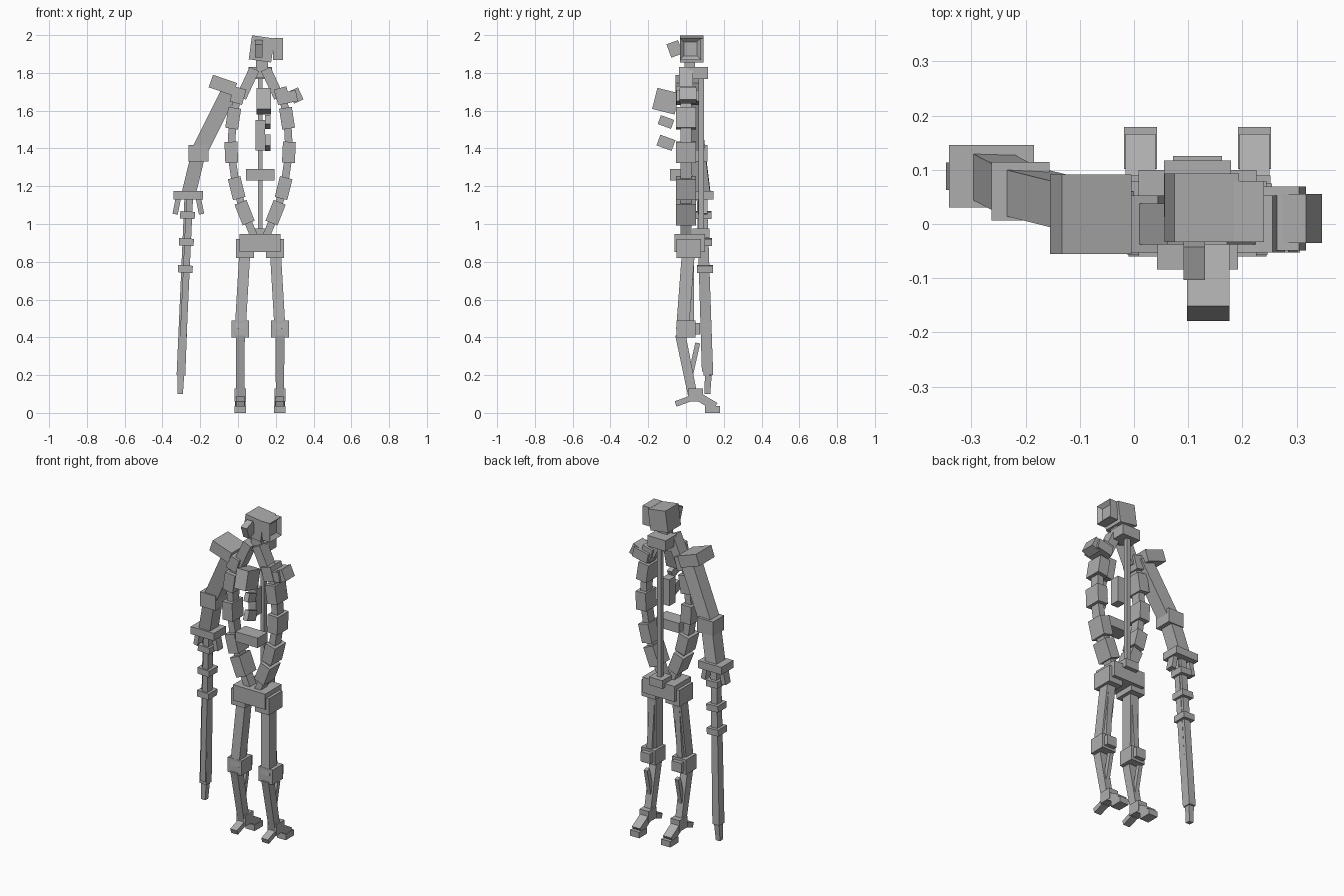
import bpy, bmesh
from math import radians
from mathutils import Vector

if "Cube" in bpy.data.objects:
    bpy.data.objects.remove(bpy.data.objects["Cube"])

MIDDLE = .117  # centre line of the body

grey = bpy.data.materials.new("plain grey")
grey.use_nodes = True
grey.diffuse_color = (.42, .42, .42, 1)
grey.node_tree.nodes["Principled BSDF"].inputs["Base Color"].default_value = grey.diffuse_color


def finish(name, bm):
    mesh = bpy.data.meshes.new(name)
    bm.to_mesh(mesh)
    bm.free()
    mesh.materials.append(grey)
    part = bpy.data.objects.new(name, mesh)
    bpy.context.collection.objects.link(part)
    return part


def cuboid(width, depth, height):
    bm = bmesh.new()
    bmesh.ops.create_cube(bm, size=1)
    bmesh.ops.scale(bm, vec=(width, depth, height), verts=bm.verts)
    return bm


def block(name, centre, width, depth, height, pitch=0, roll=0):
    part = finish(name, cuboid(width, depth, height))
    part.location = centre
    part.rotation_euler = (radians(pitch), radians(roll), 0)


def beam(name, start, end, width, depth, taper=1):
    """Bar running from start to end, its far end scaled by taper."""
    axis = (end - start).normalized()
    across = Vector((0, 1, 0)).cross(axis).normalized()
    back = axis.cross(across)
    bm = cuboid(width, depth, height=1)
    for vert in bm.verts:
        x, y, z = vert.co
        scale = taper if z > 0 else 1
        vert.co = start.lerp(end, z + .5) + (across * x + back * y) * scale
    bmesh.ops.recalc_face_normals(bm, faces=bm.faces)
    finish(name, bm)


def middle(y, z):
    return Vector((MIDDLE, y, z))


def shift(x=0, y=0, z=0):
    return Vector((x, y, z))


# Head, snout and neck
skull = middle(y=.03, z=1.927) + shift(x=.008)
block("head", skull, width=.12, depth=.126, height=.128, roll=8)
block("snout", skull + shift(x=-.014, y=-.09), width=.04, depth=.065, height=.075, pitch=20)
block("neck", middle(y=.02, z=1.83) + shift(x=.01), width=.065, depth=.055, height=.11)
block("upper_back", middle(y=.065, z=1.8), width=.124, depth=.105, height=.065)

# Ear cup with a stepped recess on its outer face
bm = cuboid(width=.055, depth=.112, height=.115)
recess = [face for face in bm.faces if face.normal.x > .9]
for step in range(2):
    bmesh.ops.inset_region(bm, faces=recess, thickness=.015)
    bmesh.ops.translate(bm, vec=shift(x=-.01), verts=recess[0].verts)
finish("left_ear_cup", bm).location = skull + shift(x=.087, y=-.007)

# Chest and the small blocks hanging below it
chest = middle(y=-.106, z=1.65) + shift(x=.02)
block("chest", chest, width=.078, depth=.122, height=.115, pitch=-14)
block("upper_chest_block", chest + shift(x=.02, z=-.11), width=.03, depth=.075, height=.05, pitch=-20)
block("lower_chest_block", chest + shift(x=.02, z=-.22), width=.03, depth=.085, height=.06, pitch=-20)
block("sternum", middle(y=0, z=1.47), width=.05, depth=.06, height=.16)

# Spine, waist and pelvis
block("spine", middle(y=.08, z=1.36), width=.024, depth=.028, height=.84)
block("spine_base", middle(y=.08, z=.95), width=.09, depth=.09, height=.05)
block("waist_bar", middle(y=-.037, z=1.26), width=.15, depth=.094, height=.06)
block("pelvis", middle(y=.02, z=.9), width=.218, depth=.16, height=.095)

for side, sign in (("left", 1), ("right", -1)):
    def outward(out, y, z):
        return Vector((MIDDLE + sign * out, y, z))

    def torso_curve(z):
        return outward(.155 - .55 * (z - 1.42) ** 2, 0, z)

    # Torso side: chunky links along a bowed core
    beam(f"{side}_collar", outward(.03, 0, 1.82), outward(.1, 0, 1.67), width=.055, depth=.075)
    previous = torso_curve(1.72)
    for number, z in enumerate((1.68, 1.56, 1.38, 1.19, 1.06)):
        half = .04 if number == 0 else .055
        beam(f"{side}_torso_link_{number}", torso_curve(z + half), torso_curve(z - half),
             width=.068, depth=.105)
        beam(f"{side}_torso_core_{number}", previous, torso_curve(z), width=.04, depth=.06)
        previous = torso_curve(z)
    beam(f"{side}_torso_root", previous, outward(.03, 0, .93), width=.04, depth=.06)

    # Leg
    hip = outward(.08, .014, .87)
    knee = outward(.105, 0, .445)
    ankle = outward(.105, .05, .095)
    block(f"{side}_hip", hip, width=.095, depth=.13, height=.1)
    beam(f"{side}_thigh", hip, knee + shift(y=-.018), width=.058, depth=.068)
    beam(f"{side}_thigh_rod", hip + shift(y=.01), knee + shift(y=.025), width=.035, depth=.035)
    block(f"{side}_knee", knee, width=.095, depth=.1, height=.09)
    block(f"{side}_knee_back", knee + shift(y=.045), width=.065, depth=.06, height=.06)
    beam(f"{side}_shin", knee + shift(y=-.03, z=-.03), ankle + shift(y=-.015),
         width=.048, depth=.055, taper=.9)
    beam(f"{side}_calf_rod", knee + shift(y=.062, z=-.075), ankle + shift(y=-.028, z=.095),
         width=.024, depth=.026)

    # Foot
    heel = ankle + shift(y=.09, z=-.077)
    block(f"{side}_ankle", ankle, width=.06, depth=.078, height=.068)
    block(f"{side}_toe", ankle + shift(y=-.07, z=-.035), width=.045, depth=.075, height=.03, pitch=20)
    beam(f"{side}_foot_arch", ankle, heel + shift(y=.015, z=.015), width=.055, depth=.045)
    block(f"{side}_heel", heel, width=.061, depth=.078, height=.036)

# Left shoulder stub
stub = Vector((.262, .01, 1.67))
block("left_shoulder", stub, width=.1, depth=.118, height=.06, roll=-12)
block("left_shoulder_cap", stub + shift(x=.045, z=.01), width=.055, depth=.09, height=.07, roll=-25)

# Right arm
shoulder = Vector((-.08, .018, 1.735))
elbow = Vector((-.209, .06, 1.375))
hand = Vector((-.263, .088, 1.152))
block("right_shoulder_pad", shoulder, width=.135, depth=.147, height=.07, roll=19)
beam("right_upper_arm", shoulder + shift(x=.04, z=-.02), elbow, width=.085, depth=.085)
block("right_elbow", elbow, width=.107, depth=.108, height=.088)
beam("right_forearm", elbow, hand, width=.075, depth=.085)
block("right_hand", hand, width=.157, depth=.115, height=.046)
for name, sign in (("inner", 1), ("outer", -1)):
    beam(f"right_{name}_finger", hand + shift(x=sign * .05), hand + shift(x=sign * .07, z=-.1),
         width=.028, depth=.05)

# Long rod held below the hand, with collars and a tip
tip = Vector((-.302, .118, .2))
beam("rod", hand, tip, width=.04, depth=.045, taper=1.15)
beam("rod_core", hand + shift(x=.008, y=-.012), tip + shift(x=.004, y=-.014, z=.02),
     width=.035, depth=.04)
beam("rod_tip", tip, tip + shift(x=-.004, y=-.005, z=-.1), width=.034, depth=.036, taper=.85)
for number in range(3):
    centre = hand.lerp(tip, .11 + .15 * number)
    block(f"rod_collar_{number}", centre, width=.078, depth=.085, height=.038, roll=3)
